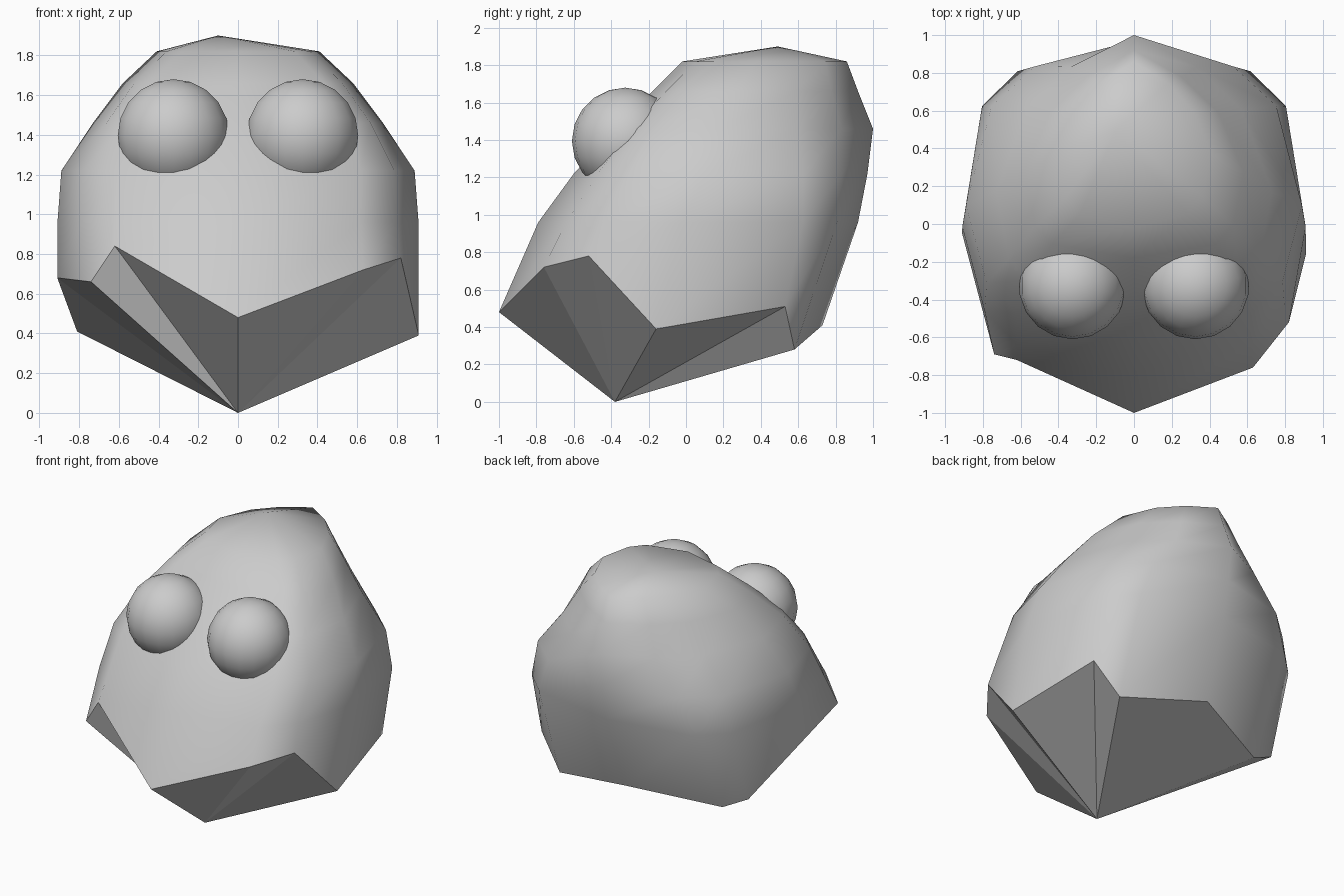
import bpy, bmesh
from math import sin, cos, radians, copysign

if "Cube" in bpy.data.objects:
    bpy.data.objects.remove(bpy.data.objects["Cube"])

# Jagged lower rim of the body, counter-clockwise from the front point
RIM = [(0, -1, .48), (.63, -.76, .72), (.82, -.52, .78), (.91, -.16, .39),
       (.79, .53, .51), (.61, .58, .28), (-.02, .73, .41), (-.63, .48, .32),
       (-.81, .44, .41), (-.91, -.05, .68), (-.74, -.69, .66), (-.62, -.72, .84)]
ANGLES = [-90, -52, -32, -3, 33, 55, 90, 125, 147, 183, 213, 232]
# Cross-sections above the rim: height, half width, front y, back y,
# front and back roundness (below 1 is boxy, above 1 gives a ridge)
SECTIONS = [(.96, .91, -.79, .92, .8, .7), (1.22, .89, -.60, .97, .75, .95),
            (1.46, .73, -.38, 1.0, .55, 1.4), (1.66, .58, -.18, .92, .6, 1.5),
            (1.82, .41, -.02, .86, .75, 1.5)]


def power(v, p):
    return copysign(abs(v) ** p, v)


def section(z, half, front, back, round_front, round_back):
    mid, depth = (front + back) / 2, (back - front) / 2
    points = []
    for a in map(radians, ANGLES):
        p = round_back if sin(a) > .1 else round_front
        points.append((half * power(cos(a), p), mid + depth * power(sin(a), p), z))
    return points


# Leaning body: smooth loft above the rim, flat facets down to the foot point
bm = bmesh.new()
rings = [[bm.verts.new(p) for p in ring]
         for ring in [RIM] + [section(*s) for s in SECTIONS]]
tip = bm.verts.new((0, -.38, 0))
crown = bm.verts.new((-.1, .49, 1.9))
n = len(RIM)
for i in range(n):
    j = (i + 1) % n
    bm.faces.new((tip, rings[0][j], rings[0][i]))
    for lo, hi in zip(rings, rings[1:]):
        bm.faces.new((lo[i], lo[j], hi[j], hi[i])).smooth = True
    bm.faces.new((rings[-1][i], rings[-1][j], crown)).smooth = True
bmesh.ops.recalc_face_normals(bm, faces=bm.faces)
mesh = bpy.data.meshes.new("body")
bm.to_mesh(mesh)
bm.free()
bpy.context.collection.objects.link(bpy.data.objects.new("body", mesh))

# Bulging eyes
for side, name in ((-1, "left_eye"), (1, "right_eye")):
    bpy.ops.mesh.primitive_uv_sphere_add(segments=18, ring_count=10, radius=.285,
                                         location=(side * .325, -.325, 1.395))
    bpy.context.object.name = name
    bpy.ops.object.shade_smooth()
